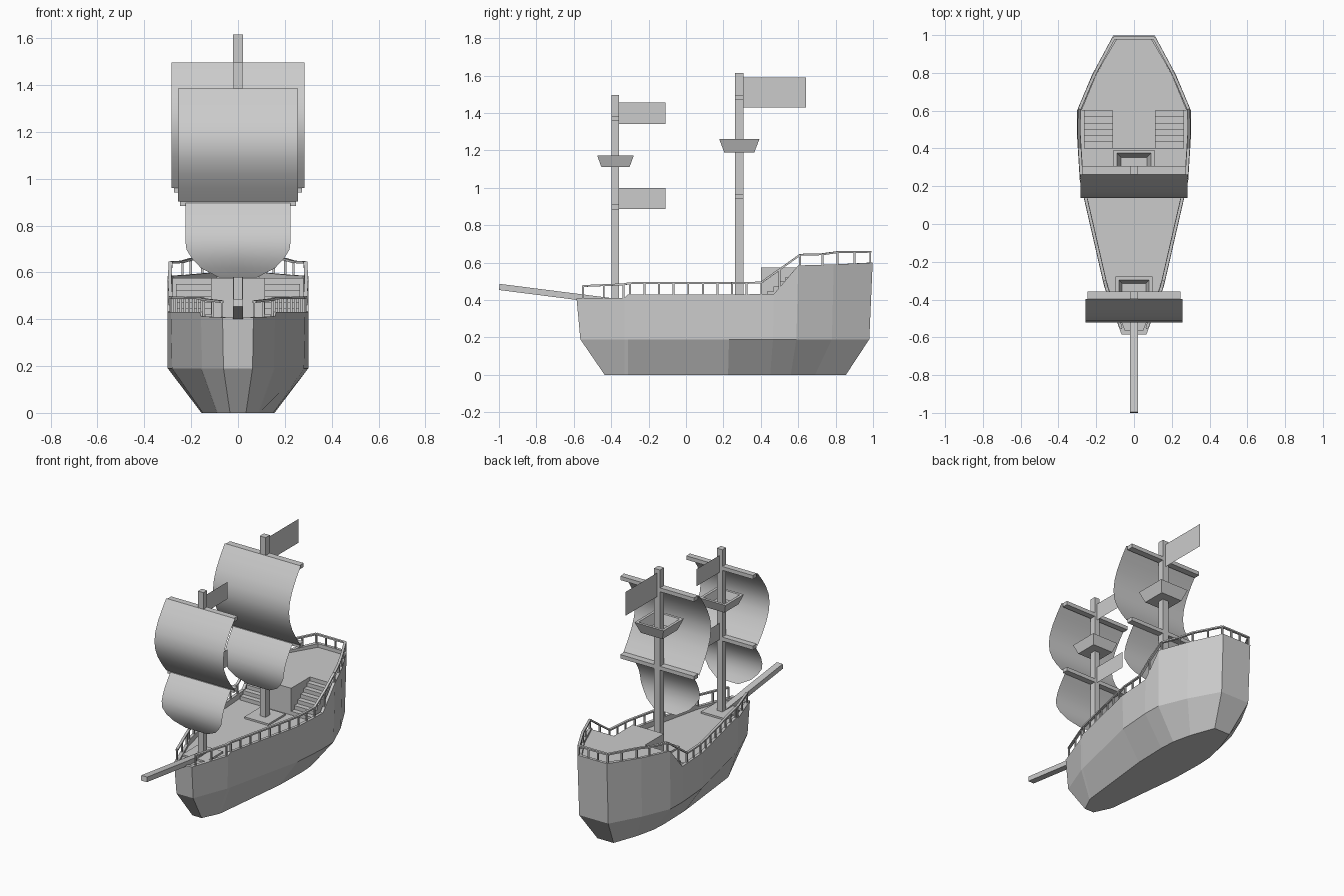
import bpy, bmesh, math
from mathutils import Vector

if "Cube" in bpy.data.objects:
    bpy.data.objects.remove(bpy.data.objects["Cube"])


def finish(name, bm, smooth=False, fix=True):
    if fix:
        bmesh.ops.recalc_face_normals(bm, faces=bm.faces)
    me = bpy.data.meshes.new(name)
    bm.to_mesh(me)
    bm.free()
    if smooth:
        for p in me.polygons:
            p.use_smooth = True
    ob = bpy.data.objects.new(name, me)
    bpy.context.collection.objects.link(ob)
    return ob


def loft(name, rings):
    """Skin closed rings in order and cap both ends."""
    bm = bmesh.new()
    vs = [[bm.verts.new(p) for p in r] for r in rings]
    n = len(rings[0])
    for a, b in zip(vs, vs[1:]):
        for i in range(n):
            bm.faces.new((a[i], a[(i + 1) % n], b[(i + 1) % n], b[i]))
    bm.faces.new(vs[0])
    bm.faces.new(vs[-1])
    return finish(name, bm)


def add_bar(bm, p, q, w, h):
    """Rectangular bar from p to q, w across and h the other way."""
    p, q = Vector(p), Vector(q)
    d = (q - p).normalized()
    up = Vector((0, 0, 1)) if abs(d.z) < 0.9 else Vector((0, 1, 0))
    s = d.cross(up).normalized()
    u = s.cross(d)
    ends = [[bm.verts.new(c + s * a * w / 2 + u * b * h / 2)
             for a, b in ((-1, -1), (1, -1), (1, 1), (-1, 1))] for c in (p, q)]
    for i in range(4):
        j = (i + 1) % 4
        bm.faces.new((ends[0][i], ends[0][j], ends[1][j], ends[1][i]))
    bm.faces.new(ends[0])
    bm.faces.new(ends[1])


def bar(name, p, q, w, h):
    bm = bmesh.new()
    add_bar(bm, p, q, w, h)
    return finish(name, bm)


def box(name, lo, hi):
    square = [(lo[0], lo[1]), (hi[0], lo[1]), (hi[0], hi[1]), (lo[0], hi[1])]
    return loft(name, [[(x, y, z) for x, y in square] for z in (lo[2], hi[2])])


def interp(table, y):
    for (a, u), (b, v) in zip(table, table[1:]):
        if y <= b:
            return u + (v - u) * (y - a) / (b - a)
    return table[-1][1]


# Hull stations: bottom y, x; chine y, x; top y, x, z
ST = [(-.435, .034, -.565, .062, -.585, .066, .408),
      (-.33, .085, -.33, .153, -.33, .158, .412),
      (-.31, .09, -.31, .158, -.31, .163, .43),
      (.225, .15, .23, .282, .23, .287, .43),
      (.45, .156, .465, .30, .47, .302, .432),
      (.56, .15, .59, .297, .60, .302, .585),
      (.69, .12, .78, .218, .79, .222, .59),
      (.855, .06, .98, .108, .998, .11, .60)]
T, DECK, QDECK = .02, .395, .575


def ring(pts):
    return pts + [(-x, y, z) for x, y, z in reversed(pts)]


def inset_y(y):
    return min(max(y, ST[0][4] + T), ST[-1][4] - T)


bottom = ring([(s[1], s[0], 0) for s in ST])
chine = ring([(s[3], s[2], .19) for s in ST])
top = ring([(s[5], s[4], s[6]) for s in ST])
lip = ring([(s[5] - T, inset_y(s[4]), s[6]) for s in ST])
floor = ring([(s[5] - T, inset_y(s[4]), DECK) for s in ST])
loft("hull", [bottom, chine, top, lip, floor])

# Raised stern deck with a forward cabin block
plan = [(.115, .40), (.115, .60), (.28, .60), (.201, .79), (.092, .978)]
plan += [(-x, y) for x, y in reversed(plan)]
loft("stern_deck", [[(x, y, z) for x, y in plan] for z in (DECK, QDECK)])

# Twin stairs
for side in (-1, 1):
    for i in range(6):
        xs = sorted((side * .115, side * .265))
        y0 = .40 + i * .0333
        box("stair_step", (xs[0], y0, DECK),
            (xs[1], y0 + .0333, DECK + (i + 1) * (QDECK - DECK) / 7))

# Railings
XT = [(s[4], s[5] - .01) for s in ST]
ZT = [(s[4], s[6]) for s in ST]
RAIL = [(-.55, .475), (-.33, .484), (-.31, .49), (.40, .492), (.61, .642),
        (.73, .645), (.80, .656), (.985, .658)]
ys = [-.55, -.44, -.335] + [-.30 + i * .078 for i in range(10)]
ys += [.50, .61, .73, .81, .90, .985]
bm = bmesh.new()
for side in (-1, 1):
    tops = [Vector((side * interp(XT, y), y, interp(RAIL, y))) for y in ys]
    for y, t in zip(ys, tops):
        add_bar(bm, (t.x, y, interp(ZT, y) - .01), t, .01, .01)
    for a, b in zip(tops, tops[1:]):
        add_bar(bm, a, b, .016, .01)
for x in (-.035, .035):
    add_bar(bm, (x, .985, .59), (x, .985, .658), .01, .01)
add_bar(bm, (-.107, .985, .658), (.107, .985, .658), .016, .01)
finish("railings", bm)

# Bowsprit
bar("bowsprit", (0, -.998, .470), (0, -.40, .394), .044, .033)


def sail(name, y, z0, z1, bulge, width, t_end=1.0):
    """Sheet hanging from z0 to z1, bowed towards the bow."""
    bm = bmesh.new()
    rows, n = [], 8
    for i in range(n + 1):
        t = i / n
        w = interp(width, t)
        yy = y - bulge * math.sin(math.pi * t * t_end)
        z = z0 + (z1 - z0) * t
        rows.append([bm.verts.new((k * w, yy, z)) for k in (-1, 0, 1)])
    for a, b in zip(rows, rows[1:]):
        for k in range(2):
            bm.faces.new((a[k], b[k], b[k + 1], a[k + 1]))
    return finish(name, bm, smooth=True, fix=False)


def flag(name, y0, y1, z0, z1):
    bm = bmesh.new()
    bm.faces.new([bm.verts.new((0, y, z)) for y, z in
                  ((y0, z0), (y1, z0), (y1, z1), (y0, z1))])
    return finish(name, bm)


def nest(name, y, z0, z1, r0, r1):
    def sq(r, z):
        return [(a * r, y + b * r, z) for a, b in ((-1, -1), (1, -1), (1, 1), (-1, 1))]
    return loft(name, [sq(r0, z0), sq(r1, z1), sq(r1 - .018, z1), sq(r0 - .012, z0 + .012)])


def rig(label, y, w, top_z, yards, half, low_half, foot, nest_dims):
    """Mast, base, two yards, two sails and lookout."""
    bar(label + "_mast", (0, y, DECK - .01), (0, y, top_z), w, w)
    box(label + "_mast_base", (-.09, y - .09, DECK - .01), (.09, y + .09, DECK + .012))
    for z in yards:
        bar(label + "_yard", (-half + .009, y, z), (half - .009, y, z), w, .026)
    front = y - w / 2
    sail(label + "_upper_sail", front, yards[0] + .013, yards[1] + .005, .125,
         [(0, half), (1, half)])
    sail(label + "_lower_sail", front, yards[1], foot, .095,
         [(0, low_half), (.6, low_half), (.75, low_half * .87),
          (.875, low_half * .7), (1, low_half * .36)], .85)
    nest(label + "_lookout", y, *nest_dims)


rig("fore", -.377, .04, 1.497, (1.372, .897), .256, .225, .578, (1.11, 1.173, .075, .098))
rig("main", .285, .044, 1.615, (1.482, .955), .283, .222, .62, (1.188, 1.262, .08, .108))

# Flags
flag("fore_top_flag", -.357, -.11, 1.34, 1.455)
flag("fore_low_flag", -.357, -.11, .888, 1.0)
flag("main_flag", .306, .642, 1.43, 1.59)
